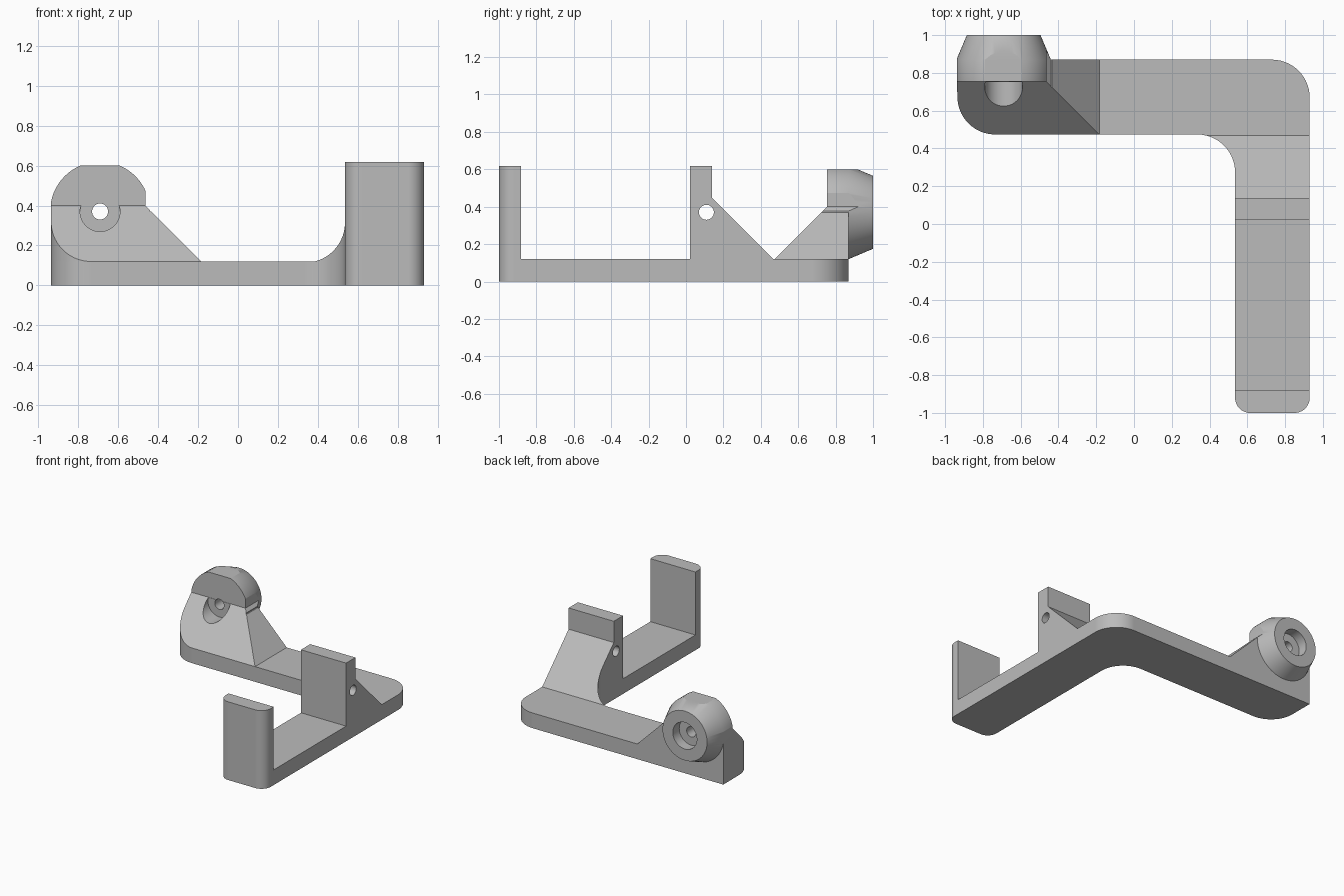
import bpy, bmesh
from math import cos, sin, pi, radians

cube = bpy.data.objects.get("Cube")
if cube:
    bpy.data.objects.remove(cube, do_unlink=True)

grey = bpy.data.materials.new("plain grey")
grey.use_nodes = True
grey.diffuse_color = (0.5, 0.5, 0.5, 1)
grey.node_tree.nodes["Principled BSDF"].inputs["Base Color"].default_value = (0.5, 0.5, 0.5, 1)


def arc(cx, cy, r, start, end, steps=14):
    angles = [radians(start + (end - start) * i / steps) for i in range(steps + 1)]
    return [(cx + r * cos(a), cy + r * sin(a)) for a in angles]


def place(a, b, h, axis):
    return {"x": (h, a, b), "y": (a, h, b), "z": (a, b, h)}[axis]


def loft(name, rings):
    """Closed solid through a list of equal rings of points."""
    bm = bmesh.new()
    loops = [[bm.verts.new(p) for p in ring] for ring in rings]
    n = len(loops[0])
    for low, high in zip(loops, loops[1:]):
        for i in range(n):
            j = (i + 1) % n
            bm.faces.new((low[i], low[j], high[j], high[i]))
    bm.faces.new(loops[0])
    bm.faces.new(loops[-1])
    bmesh.ops.recalc_face_normals(bm, faces=bm.faces)
    mesh = bpy.data.meshes.new(name)
    bm.to_mesh(mesh)
    bm.free()
    mesh.materials.append(grey)
    obj = bpy.data.objects.new(name, mesh)
    bpy.context.collection.objects.link(obj)
    return obj


def prism(name, points, axis, low, high):
    return loft(name, [[place(a, b, h, axis) for a, b in points] for h in (low, high)])


def turned(name, centre, axis, stations, sides=64):
    """Round solid along an axis, from (position, radius) stations."""
    return loft(name, [[place(centre[0] + r * cos(2 * pi * i / sides),
                              centre[1] + r * sin(2 * pi * i / sides), h, axis)
                        for i in range(sides)] for h, r in stations])


def select(obj):
    bpy.ops.object.select_all(action="DESELECT")
    obj.select_set(True)
    bpy.context.view_layer.objects.active = obj


def combine(obj, other, operation):
    mod = obj.modifiers.new("combine", "BOOLEAN")
    mod.operation, mod.object, mod.solver = operation, other, "EXACT"
    select(obj)
    bpy.ops.object.modifier_apply(modifier=mod.name)
    bpy.data.objects.remove(other, do_unlink=True)


def finish(obj):
    select(obj)
    bpy.ops.object.shade_smooth_by_angle(angle=radians(25))
    mod = obj.modifiers.new("flat face normals", "WEIGHTED_NORMAL")
    mod.keep_sharp = True


# Bent bracket: rounded L outline trimmed by the side profile of its two walls
outline = ([(-0.935, 0.87)] + arc(-0.735, 0.674, 0.2, 180, 270)
           + arc(0.335, 0.274, 0.2, 90, 0)
           + arc(0.615, -0.92, 0.08, 180, 270) + arc(0.85, -0.92, 0.08, 270, 360)
           + arc(0.73, 0.67, 0.2, 0, 90))
bracket = prism("bracket", outline, "z", 0, 0.618)
side = [(-1.1, -0.1), (1.1, -0.1), (1.1, 0.12), (0.468, 0.12), (0.138, 0.45), (0.138, 0.8),
        (0.022, 0.8), (0.022, 0.12), (-0.882, 0.12), (-0.882, 0.8), (-1.1, 0.8)]
combine(bracket, prism("side_profile", side, "x", -1.1, 1.1), "INTERSECT")
combine(bracket, turned("cross_hole", (0.109, 0.37), "x", [(0.2, 0.04), (1.1, 0.04)], 32),
        "DIFFERENCE")
finish(bracket)

# Screw boss: block and tapered barrel, trimmed by sloped front and side
axis_at = (-0.69, 0.37)
block = [(-0.935, 0.87)] + arc(-0.735, 0.674, 0.2, 180, 270) + [(-0.1, 0.474), (-0.1, 0.87)]
boss = prism("screw_boss", block, "z", 0.12, 0.37)
barrel = turned("barrel", axis_at, "y", [(0.7, 0.25), (0.87, 0.25), (1.0, 0.195)])
combine(boss, barrel, "UNION")
front = [(-0.936, 0), (-0.063, 0), (-0.463, 0.4), (-0.463, 0.8), (-0.936, 0.8)]
combine(boss, prism("side_slope", front, "y", 0.3, 1.2), "INTERSECT")
slope = [(0.4, 0.046), (1.1, 0.046), (1.1, 0.6), (0.754, 0.6), (0.754, 0.4)]
combine(boss, prism("front_slope", slope, "x", -1.2, 0.2), "INTERSECT")

# Screw hole with a recess at each end
for name, low, high, radius in (("front_recess", 0.4, 0.753, 0.1),
                                ("back_recess", 0.92, 1.1, 0.105),
                                ("screw_hole", 0.3, 1.2, 0.04)):
    combine(boss, turned(name, axis_at, "y", [(low, radius), (high, radius)], 48), "DIFFERENCE")
finish(boss)
